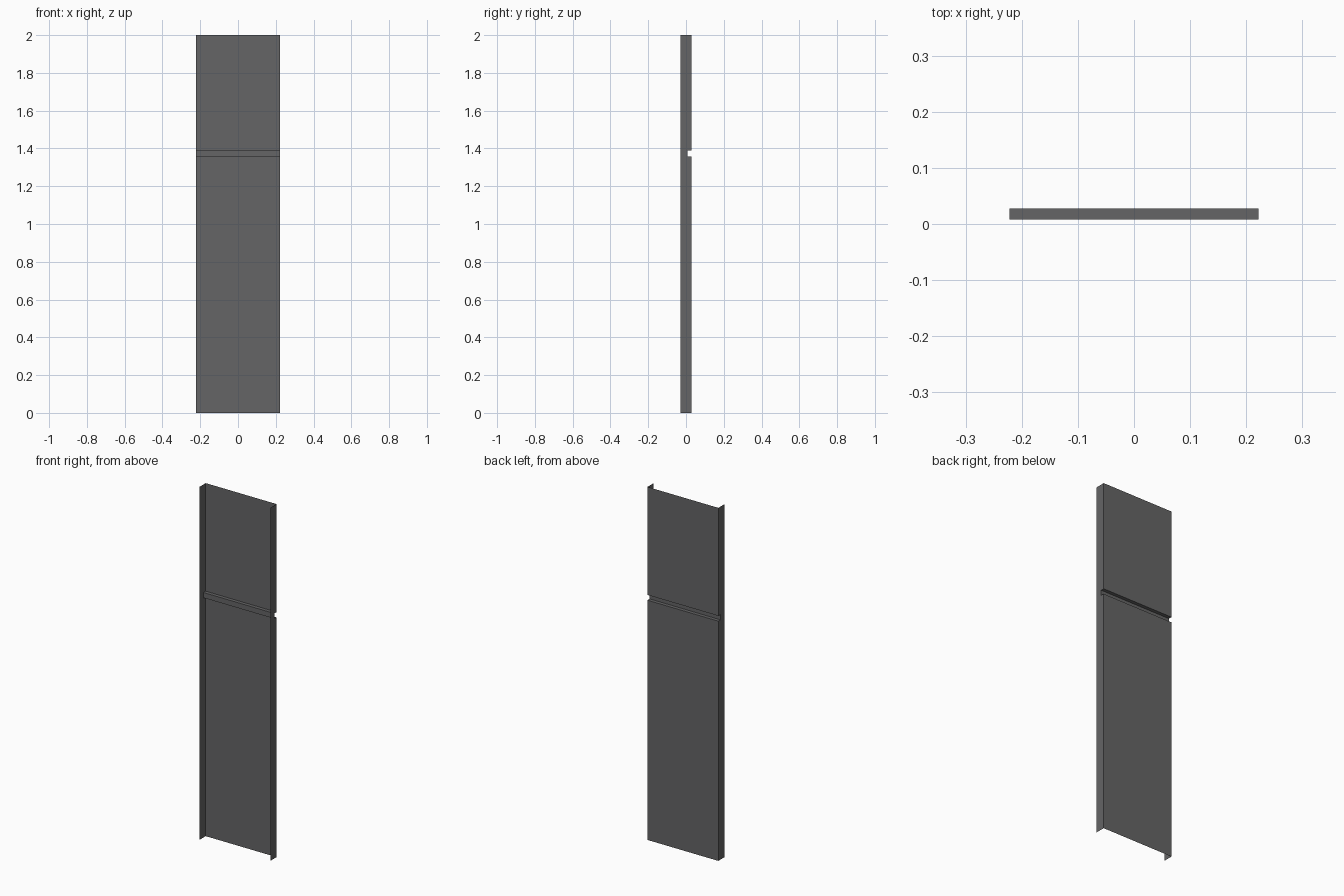
import bpy, bmesh

if "Cube" in bpy.data.objects:
    bpy.data.objects.remove(bpy.data.objects["Cube"])

HALF_W = 0.222                 # half panel width
BACK, FRONT = 0.028, -0.028    # sheet plane and flange front edge
GROOVE_Y = 0.008               # depth of the groove floor
Z = [0.0, 1.358, 1.388, 2.0]   # base, groove bottom, groove top, top

grey = bpy.data.materials.new("dark grey metal")
grey.diffuse_color = (0.13, 0.13, 0.132, 1)
grey.use_nodes = True
grey.node_tree.nodes["Principled BSDF"].inputs["Base Color"].default_value = grey.diffuse_color


def sheet(name, quads):
    """Thin sheet-metal part made of a few quads."""
    bm = bmesh.new()
    for q in quads:
        bm.faces.new([bm.verts.new(p) for p in q])
    bmesh.ops.remove_doubles(bm, verts=bm.verts, dist=1e-5)
    me = bpy.data.meshes.new(name)
    bm.to_mesh(me)
    bm.free()
    me.materials.append(grey)
    ob = bpy.data.objects.new(name, me)
    bpy.context.collection.objects.link(ob)
    return ob


# back panel with a horizontal groove: a profile swept across the width
profile = [(BACK, Z[0]), (BACK, Z[1]), (GROOVE_Y, Z[1]),
           (GROOVE_Y, Z[2]), (BACK, Z[2]), (BACK, Z[3])]
sheet("back_panel", [
    [(HALF_W, *a), (-HALF_W, *a), (-HALF_W, *b), (HALF_W, *b)]
    for a, b in zip(profile, profile[1:])])

# side flanges folded forward, notched where the groove passes
for name, s in (("left_flange", -1), ("right_flange", 1)):
    quads = []
    for z0, z1, y in ((Z[0], Z[1], BACK), (Z[1], Z[2], GROOVE_Y), (Z[2], Z[3], BACK)):
        # the column in front of the groove, plus the strip beside it
        spans = [(FRONT, GROOVE_Y)] + ([(GROOVE_Y, BACK)] if y == BACK else [])
        for y0, y1 in spans:
            q = [(s * HALF_W, y0, z0), (s * HALF_W, y1, z0),
                 (s * HALF_W, y1, z1), (s * HALF_W, y0, z1)]
            quads.append(q if s > 0 else q[::-1])
    sheet(name, quads)
